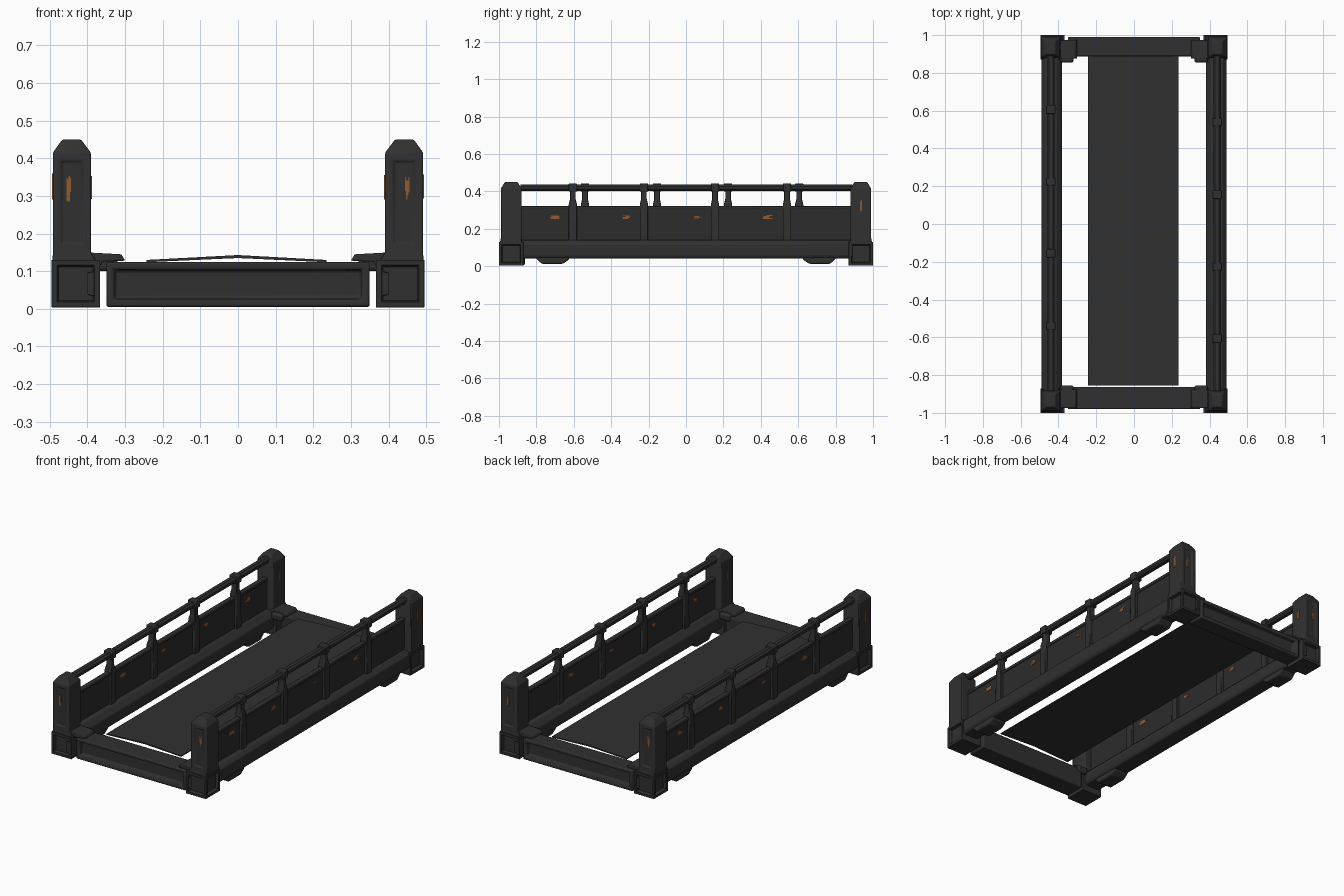
import bpy, bmesh, random
from mathutils import Vector

if "Cube" in bpy.data.objects:
    bpy.data.objects.remove(bpy.data.objects["Cube"])

random.seed(4)


def material(name, rgb):
    m = bpy.data.materials.new(name)
    m.diffuse_color = (*rgb, 1)
    m.use_nodes = True
    m.node_tree.nodes["Principled BSDF"].inputs["Base Color"].default_value = m.diffuse_color
    return m


DARK = material("dark steel", (0.03, 0.03, 0.03))
PANEL = material("panel steel", (0.025, 0.025, 0.025))
RUST = material("orange rust", (0.30, 0.10, 0.028))


def finish(bm, name, mat, bevel=0, smooth=True):
    bmesh.ops.recalc_face_normals(bm, faces=bm.faces)
    me = bpy.data.meshes.new(name)
    bm.to_mesh(me)
    bm.free()
    ob = bpy.data.objects.new(name, me)
    bpy.context.collection.objects.link(ob)
    me.materials.append(mat)
    if bevel:
        b = ob.modifiers.new("bevel", 'BEVEL')
        b.width, b.segments, b.limit_method = bevel, 2, 'ANGLE'
    if smooth:
        bpy.ops.object.select_all(action='DESELECT')
        bpy.context.view_layer.objects.active = ob
        ob.select_set(True)
        bpy.ops.object.shade_smooth_by_angle(angle=0.6)
    return ob


def loft(name, levels, mat, sx=1, sy=1, bevel=0, recess=()):
    """Stack rectangles (z, x0, x1, y0, y1); recess = (direction, zmin, zmax, inset, depth)."""
    bm = bmesh.new()
    rings = []
    for z, x0, x1, y0, y1 in levels:
        rings.append([bm.verts.new((sx * x, sy * y, z))
                      for x, y in ((x0, y0), (x1, y0), (x1, y1), (x0, y1))])
    for a, b in zip(rings, rings[1:]):
        for i in range(4):
            j = (i + 1) % 4
            bm.faces.new((a[i], a[j], b[j], b[i]))
    bm.faces.new(rings[0])
    bm.faces.new(rings[-1])
    bmesh.ops.recalc_face_normals(bm, faces=bm.faces)
    for d, za, zb, inset, depth in recess:
        d = Vector(d)
        fs = [f for f in bm.faces if f.normal.dot(d) > 0.95
              and za < f.calc_center_median().z < zb]
        if fs:
            bmesh.ops.inset_region(bm, faces=fs, thickness=inset)
            bmesh.ops.inset_region(bm, faces=fs, thickness=0.006, depth=-depth)
    return finish(bm, name, mat, bevel)


def box(name, x0, x1, y0, y1, z0, z1, mat=DARK, sx=1, sy=1, bevel=0, recess=()):
    return loft(name, [(z0, x0, x1, y0, y1), (z1, x0, x1, y0, y1)],
                mat, sx, sy, bevel, recess)


def prism(name, pts, axis, lo, hi, mat=DARK, sx=1, bevel=0):
    """Extrude a 2D profile (other axis, z) along 'x' or 'y'."""
    bm = bmesh.new()
    def at(p, t):
        return (sx * t, p[0], p[1]) if axis == 'x' else (sx * p[0], t, p[1])
    a = [bm.verts.new(at(p, lo)) for p in pts]
    b = [bm.verts.new(at(p, hi)) for p in pts]
    n = len(pts)
    for i in range(n):
        bm.faces.new((a[i], a[(i + 1) % n], b[(i + 1) % n], b[i]))
    bm.faces.new(a)
    bm.faces.new(b)
    return finish(bm, name, mat, bevel)


def rust(name, centre, axis, w, h):
    """Ragged rust patch made of thin overlapping strips."""
    bm = bmesh.new()
    for k in range(4):
        s = 1 - 0.5 * random.random()
        off = (random.random() - 0.5) * (1 - s)
        if h > w:
            du, dv, ou, ov = w / 4, h * s, (k - 1.5) * w / 4, off * h
        else:
            du, dv, ou, ov = w * s, h / 4, off * w, (k - 1.5) * h / 4
        size = (0.003, du, dv) if axis == 'x' else (du, 0.003, dv)
        pos = (0, ou, ov) if axis == 'x' else (ou, 0, ov)
        vs = bmesh.ops.create_cube(bm, size=1)['verts']
        for v in vs:
            v.co = Vector(centre) + Vector(pos) + Vector(
                [c * q for c, q in zip(v.co, size)])
    finish(bm, name, RUST, smooth=False)


# Corner posts: socket base, tapered post, inward bracket
for sx in (-1, 1):
    for sy in (-1, 1):
        box("corner_base", 0.367, 0.495, 0.87, 1.0, 0.004, 0.13, DARK, sx, sy, 0.008,
            [((0, sy, 0), 0, 1, 0.02, 0.018), ((sx, 0, 0), 0, 1, 0.02, 0.018)])
        loft("corner_post", [(0.115, 0.37, 0.493, 0.875, 0.997),
                             (0.15, 0.391, 0.492, 0.88, 0.99),
                             (0.415, 0.391, 0.492, 0.88, 0.99),
                             (0.45, 0.417, 0.467, 0.90, 0.968)],
             DARK, sx, sy, 0.007, [((0, sy, 0), 0.2, 0.35, 0.03, 0.006)])
        prism("post_bracket", [(0.30, 0.128), (0.31, 0.145), (0.40, 0.15),
                               (0.40, 0.10), (0.375, 0.10), (0.36, 0.125)],
              'y', 0.875 * sy, 0.975 * sy, DARK, sx, 0.004)
        box("bracket_gusset", 0.32, 0.39, 0.855, 0.885, 0.10, 0.14, DARK, sx, sy, 0.01)
        rust("post_end_rust", (sx * 0.45, sy * 0.985, 0.32), 'y', 0.012, 0.07)
        rust("post_side_rust", (sx * 0.4415 + sy * 0.0515, sy * 0.935, 0.325),
             'x', 0.012, 0.07)

# End crossbars with a long recessed panel
for name, y0, y1, d in (("front_crossbar", -0.98, -0.862, -1),
                        ("back_crossbar", 0.888, 0.99, 1)):
    box(name, -0.35, 0.35, y0, y1, 0.005, 0.125, DARK, bevel=0.006,
        recess=[((0, d, 0), 0, 1, 0.028, 0.03)])

# Crowned deck sheet
prism("deck", [(-0.243, 0.124), (-0.243, 0.13), (0, 0.143), (0.235, 0.13),
               (0.235, 0.124), (0, 0.135)], 'y', -0.855, 0.89, DARK)

# Side walls
for sx in (-1, 1):
    prism("side_beam", [(0.39, 0.04), (0.38, 0.055), (0.38, 0.11), (0.41, 0.14),
                        (0.468, 0.14), (0.489, 0.12), (0.489, 0.055), (0.478, 0.04)],
          'y', -0.885, 0.89, DARK, sx, 0.006)
    box("side_panel", 0.432, 0.448, -0.885, 0.89, 0.135, 0.315, PANEL, sx)
    box("panel_lip", 0.426, 0.454, -0.885, 0.89, 0.305, 0.322, DARK, sx, bevel=0.003)
    prism("top_rail", [(0.43, 0.403), (0.42, 0.413), (0.42, 0.427), (0.43, 0.437),
                       (0.45, 0.437), (0.46, 0.427), (0.46, 0.413), (0.45, 0.403)],
          'y', -0.885, 0.89, DARK, sx)
    for y in (-0.605, -0.225, 0.155, 0.54):
        y *= sx
        loft("rail_stanchion", [(0.13, 0.416, 0.464, y - 0.022, y + 0.022),
                                (0.33, 0.418, 0.462, y - 0.022, y + 0.022),
                                (0.36, 0.424, 0.456, y - 0.015, y + 0.015),
                                (0.41, 0.424, 0.456, y - 0.015, y + 0.015)],
             DARK, sx, bevel=0.003)
        box("rail_clamp", 0.415, 0.465, y - 0.022, y + 0.022, 0.398, 0.442,
            DARK, sx, bevel=0.004)
    # rust patches on both faces of the panel
    for y, w, h in ((-0.70, 0.05, 0.02), (-0.32, 0.04, 0.02),
                    (0.065, 0.045, 0.012), (0.44, 0.055, 0.022)):
        for x in (0.4485, 0.4315):
            rust("panel_rust", (sx * x, sx * y, 0.262), 'x', w, h)
    # trapezoid feet below the beam
    for s in (-1, 1):
        prism("beam_foot", [(s * 0.84, 0.08), (s * 0.77, 0.012), (s * 0.66, 0.012),
                            (s * 0.625, 0.035), (s * 0.625, 0.05), (s * 0.66, 0.09)],
              'x', 0.39, 0.482, DARK, sx, 0.008)
